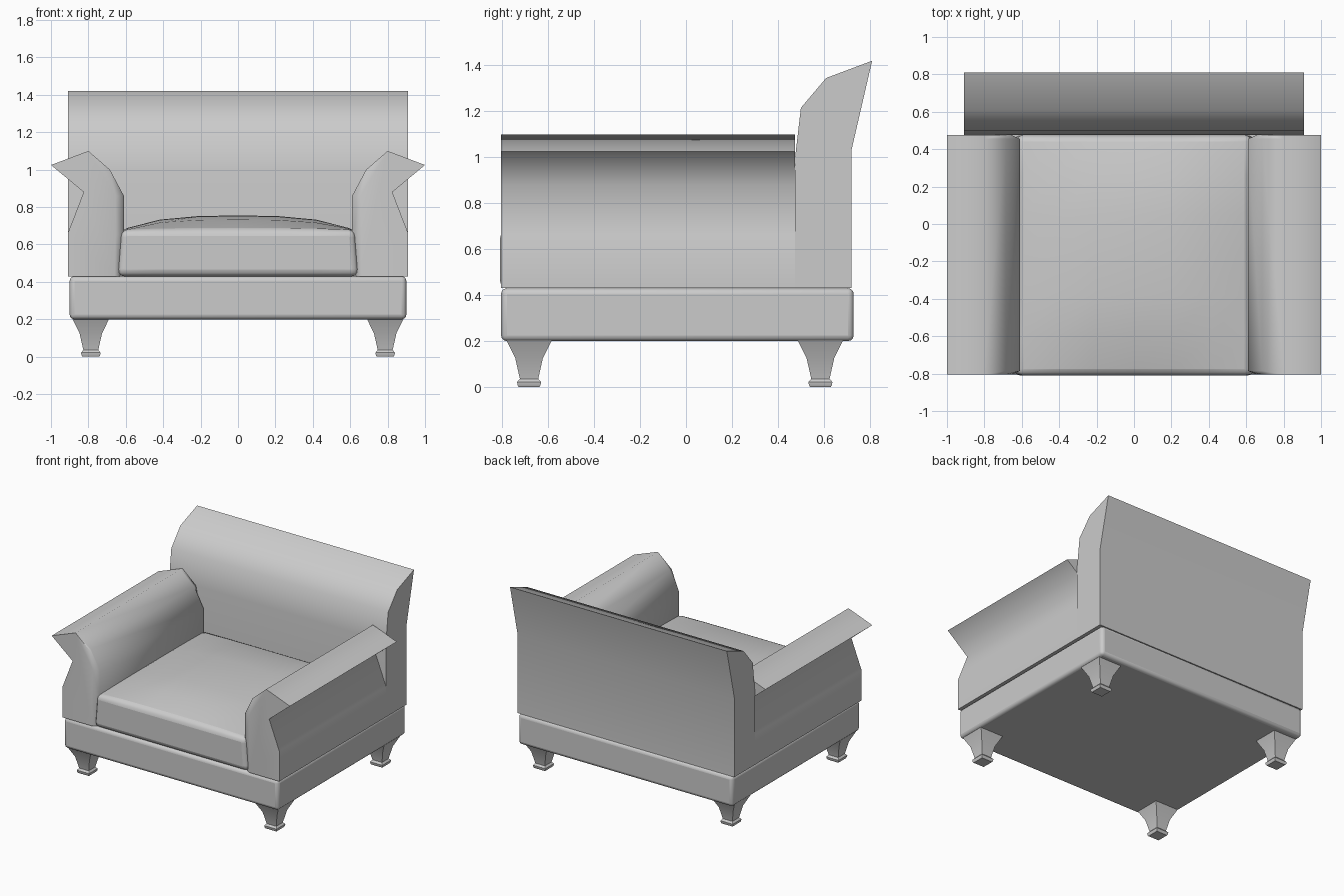
import bpy, bmesh
from math import radians

if "Cube" in bpy.data.objects:
    bpy.data.objects.remove(bpy.data.objects["Cube"])


def finish(name, bm, angle=35, bevel=0.0, limit=60):
    bmesh.ops.recalc_face_normals(bm, faces=bm.faces[:])
    me = bpy.data.meshes.new(name)
    bm.to_mesh(me)
    bm.free()
    ob = bpy.data.objects.new(name, me)
    bpy.context.collection.objects.link(ob)
    if bevel:
        m = ob.modifiers.new("bevel", 'BEVEL')
        m.width, m.segments = bevel, 3
        m.limit_method, m.angle_limit = 'ANGLE', radians(limit)
    bpy.ops.object.select_all(action='DESELECT')
    bpy.context.view_layer.objects.active = ob
    ob.select_set(True)
    bpy.ops.object.shade_smooth_by_angle(angle=radians(angle))
    return ob


def loft(name, rings, angle=35):
    """Skin a list of equal-length rings of 3D points and cap both ends."""
    bm = bmesh.new()
    vs = [[bm.verts.new(p) for p in r] for r in rings]
    n = len(vs[0])
    for a, b in zip(vs, vs[1:]):
        for i in range(n):
            j = (i + 1) % n
            bm.faces.new((a[i], a[j], b[j], b[i]))
    bm.faces.new(vs[0])
    bm.faces.new(vs[-1])
    return finish(name, bm, angle)


def box(x0, x1, y0, y1, z0, z1):
    bm = bmesh.new()
    bmesh.ops.create_cube(bm, size=1)
    for v in bm.verts:
        v.co = (x0 + (v.co.x + .5) * (x1 - x0),
                y0 + (v.co.y + .5) * (y1 - y0),
                z0 + (v.co.z + .5) * (z1 - z0))
    return bm


# Base frame
finish("base", box(-.90, .90, -.805, .73, .20, .43), bevel=.025)

# Legs: square, flared to the top, with a small foot
leg = [(.045, 0), (.05, .008), (.052, .022), (.04, .036), (.06, .125), (.098, .202)]
for sx, side in ((-1, "left"), (1, "right")):
    for cy, end in ((-.683, "front"), (.585, "back")):
        loft(f"{end}_{side}_leg",
             [[(sx * .787 + a * r, cy + b * r, z)
               for a, b in ((-1, -1), (1, -1), (1, 1), (-1, 1))] for r, z in leg])

# Backrest with rolled-back top
back = [(.475, .43), (.475, 1.0), (.50, 1.215), (.61, 1.345),
        (.81, 1.42), (.72, 1.03), (.72, .43)]
loft("backrest", [[(x, y, z) for y, z in back] for x in (-.91, .91)], 45)

# Flared arms, inner side padded out behind the front edge
outer = [(.91, .43), (.91, .66), (.825, .88), (1.0, 1.025), (.80, 1.10), (.685, 1.0)]
thin = outer + [(.655, .86), (.655, .65), (.66, .43)]
padded = outer + [(.61, .86), (.61, .65), (.63, .43)]
for s, side in ((-1, "left"), (1, "right")):
    loft(f"{side}_arm", [[(s * x, y, z) for x, z in prof]
                         for y, prof in ((-.805, thin), (-.785, padded),
                                         (.455, padded), (.475, thin))], 75)

# Seat cushion with a domed top
bm = box(-.645, .645, -.81, .475, .43, .68)
bmesh.ops.subdivide_edges(bm, edges=bm.edges[:], cuts=5, use_grid_fill=True)
for v in bm.verts:
    x, y, z = v.co
    if z > .679:
        u, w = min(1, abs(x) / .645), min(1, abs(y + .1675) / .6425)
        v.co.z += .075 * (1 - u ** 3) * (1 - w ** 3)
    v.co.x *= 1 - .03 * (z - .43) / .25
finish("seat_cushion", bm, 50, bevel=.035, limit=50)
